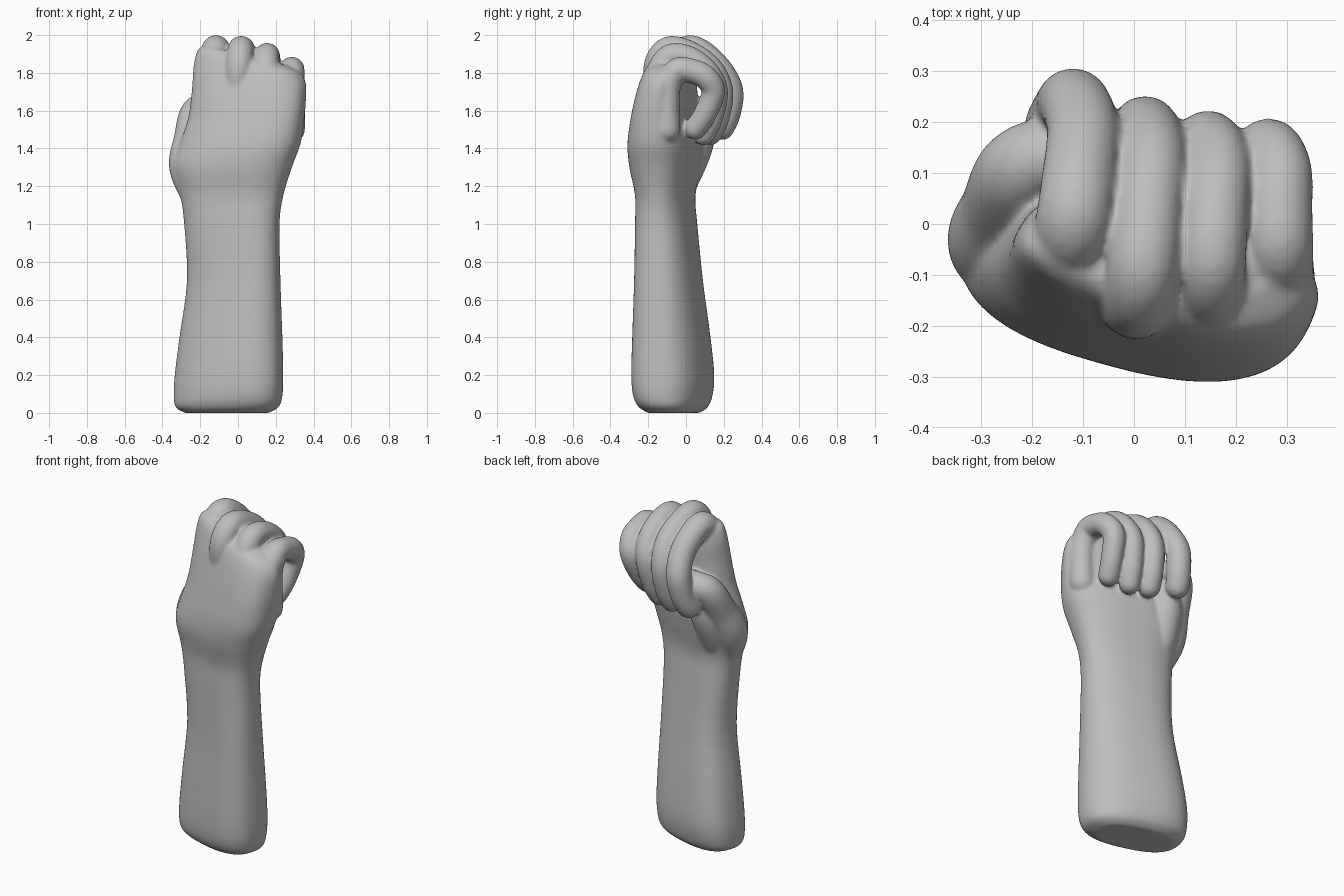
import bpy, bmesh, math
from mathutils import Vector, Matrix

cube = bpy.data.objects.get("Cube")
if cube:
    bpy.data.objects.remove(cube)

skin = bpy.data.materials.new("grey_clay")
skin.use_nodes = True
GREY = (0.52, 0.52, 0.52, 1)
skin.diffuse_color = GREY
skin.node_tree.nodes["Principled BSDF"].inputs["Base Color"].default_value = GREY


def spline(keys, steps):
    """Smooth path through key tuples of any length."""
    keys = [Vector(k) for k in keys]
    out = []
    for i in range(len(keys) - 1):
        a, b = keys[max(i - 1, 0)], keys[i]
        c, d = keys[i + 1], keys[min(i + 2, len(keys) - 1)]
        for s in range(steps):
            t = s / steps
            out.append(0.5 * (2 * b + (c - a) * t + (2 * a - 5 * b + 4 * c - d) * t ** 2
                              + (3 * b - a - 3 * c + d) * t ** 3))
    return out + [keys[-1]]


def loft(bm, rings):
    """Closed skin over a list of equal rings."""
    loops = [[bm.verts.new(p) for p in ring] for ring in rings]
    n = len(loops[0])
    for lo, hi in zip(loops, loops[1:]):
        for i in range(n):
            j = (i + 1) % n
            bm.faces.new((lo[i], lo[j], hi[j], hi[i]))
    bm.faces.new(loops[0][::-1])
    bm.faces.new(loops[-1])


def circle(n):
    return [2 * math.pi * i / n for i in range(n)]


def slab_ring(z, x0, x1, y0, y1, slope, turn, ratio=0.55, power=0.8):
    """Tilted rounded oblong fitted to the given bounds, dropping towards +x by slope."""
    rot = Matrix.Rotation(math.radians(-turn), 2)
    pts = []
    for a in circle(48):
        c, s = math.cos(a), math.sin(a)
        pts.append(rot @ Vector((math.copysign(abs(c) ** power, c),
                                 ratio * math.copysign(abs(s) ** power, s))))
    mx, my = max(p.x for p in pts), max(p.y for p in pts)
    ring = []
    for p in pts:
        x = (x0 + x1) / 2 + p.x / mx * (x1 - x0) / 2
        y = (y0 + y1) / 2 + p.y / my * (y1 - y0) / 2
        ring.append((x, y, z - slope * (x - 0.05)))
    return ring


def limb(bm, keys):
    """Round tube through (x, y, z, radius) keys with domed ends."""
    path = spline(keys, 6)
    pos = [p.xyz for p in path]
    rad = [p[3] for p in path]
    aim = [(pos[min(i + 1, len(pos) - 1)] - pos[max(i - 1, 0)]).normalized()
           for i in range(len(pos))]
    dome = [math.radians(a) for a in (85, 65, 45, 22)]
    stations = [(pos[0] - aim[0] * rad[0] * math.sin(a), rad[0] * math.cos(a), aim[0]) for a in dome]
    stations += list(zip(pos, rad, aim))
    stations += [(pos[-1] + aim[-1] * rad[-1] * math.sin(a), rad[-1] * math.cos(a), aim[-1])
                 for a in reversed(dome)]
    side, rings = aim[0].orthogonal().normalized(), []
    for centre, r, d in stations:
        side = (side - d * side.dot(d)).normalized()
        up = d.cross(side)
        rings.append([centre + r * (side * math.cos(a) + up * math.sin(a)) for a in circle(24)])
    loft(bm, rings)


bm = bmesh.new()

# Forearm, wrist, palm and knuckle ridge: z, x range, y range, slope, tilt
arm = [
    (0.00, -0.28, 0.16, -0.20, 0.07, 0, 16),
    (0.03, -0.33, 0.215, -0.25, 0.115, 0, 16),
    (0.09, -0.34, 0.235, -0.28, 0.14, 0, 16),
    (0.20, -0.335, 0.24, -0.29, 0.15, 0, 16),
    (0.40, -0.31, 0.235, -0.285, 0.13, 0, 16),
    (0.70, -0.27, 0.225, -0.275, 0.09, 0, 16),
    (1.00, -0.285, 0.22, -0.27, 0.06, 0, 16),
    (1.15, -0.305, 0.24, -0.27, 0.05, 0, 16),
    (1.30, -0.34, 0.285, -0.30, 0.08, 0, 16),
    (1.42, -0.31, 0.33, -0.31, 0.09, 0, 17),
    (1.55, -0.265, 0.35, -0.295, 0.07, 0.02, 19),
    (1.68, -0.245, 0.36, -0.27, 0.06, 0.08, 22),
    (1.79, -0.235, 0.36, -0.24, 0.06, 0.16, 25),
    (1.86, -0.215, 0.335, -0.205, 0.045, 0.22, 26),
    (1.89, -0.18, 0.28, -0.15, 0.0, 0.24, 26),
]
loft(bm, [slab_ring(*row) for row in spline(arm, 4)])

# Curled fingers: x at knuckle, middle joint and tip, radius, then (y, z) path
fingers = [
    (-0.14, -0.10, -0.15, 0.072, [(-0.02, 1.60), (-0.045, 1.82), (0.0, 1.92), (0.08, 1.905),
                                  (0.18, 1.81), (0.235, 1.70), (0.22, 1.58), (0.19, 1.51)]),
    (-0.005, 0.035, 0.0, 0.068, [(-0.12, 1.60), (-0.155, 1.82), (-0.095, 1.922), (0.02, 1.90),
                                 (0.13, 1.82), (0.185, 1.70), (0.165, 1.56), (0.13, 1.48)]),
    (0.14, 0.165, 0.11, 0.065, [(-0.14, 1.55), (-0.145, 1.78), (-0.085, 1.885), (0.02, 1.875),
                                (0.115, 1.80), (0.16, 1.70), (0.135, 1.56), (0.095, 1.475)]),
    (0.285, 0.285, 0.22, 0.065, [(-0.10, 1.50), (-0.10, 1.71), (-0.05, 1.81), (0.03, 1.81),
                                 (0.105, 1.775), (0.145, 1.70), (0.10, 1.58), (0.05, 1.505)]),
]
for x0, x1, x2, r, path in fingers:
    keys = []
    for i, (y, z) in enumerate(path):
        x = x0 + (x1 - x0) * i / 4 if i < 5 else x1 + (x2 - x1) * (i - 4) / 3
        keys.append((x, y, z, r * (1.08 - 0.16 * i / 7)))
    limb(bm, keys)

# Thumb, tucked under the first finger
limb(bm, [(-0.22, -0.08, 1.12, 0.07), (-0.265, -0.04, 1.30, 0.10), (-0.25, 0.03, 1.45, 0.09),
          (-0.225, 0.10, 1.58, 0.085), (-0.17, 0.13, 1.62, 0.075), (-0.08, 0.10, 1.62, 0.06)])

# Fleshy base of the thumb
limb(bm, [(-0.17, -0.06, 1.12, 0.07), (-0.19, 0.0, 1.28, 0.09),
          (-0.18, 0.05, 1.42, 0.095), (-0.16, 0.08, 1.53, 0.08)])

bmesh.ops.recalc_face_normals(bm, faces=bm.faces)
mesh = bpy.data.meshes.new("forearm_and_fist")
bm.to_mesh(mesh)
bm.free()
mesh.materials.append(skin)
fist = bpy.data.objects.new("forearm_and_fist", mesh)
bpy.context.collection.objects.link(fist)

# Fuse all parts into one soft skin
fuse = fist.modifiers.new("fuse", 'REMESH')
fuse.mode = 'VOXEL'
fuse.voxel_size = 0.009
fuse.use_smooth_shade = True
soften = fist.modifiers.new("soften", 'SMOOTH')
soften.factor = 0.5
soften.iterations = 8
